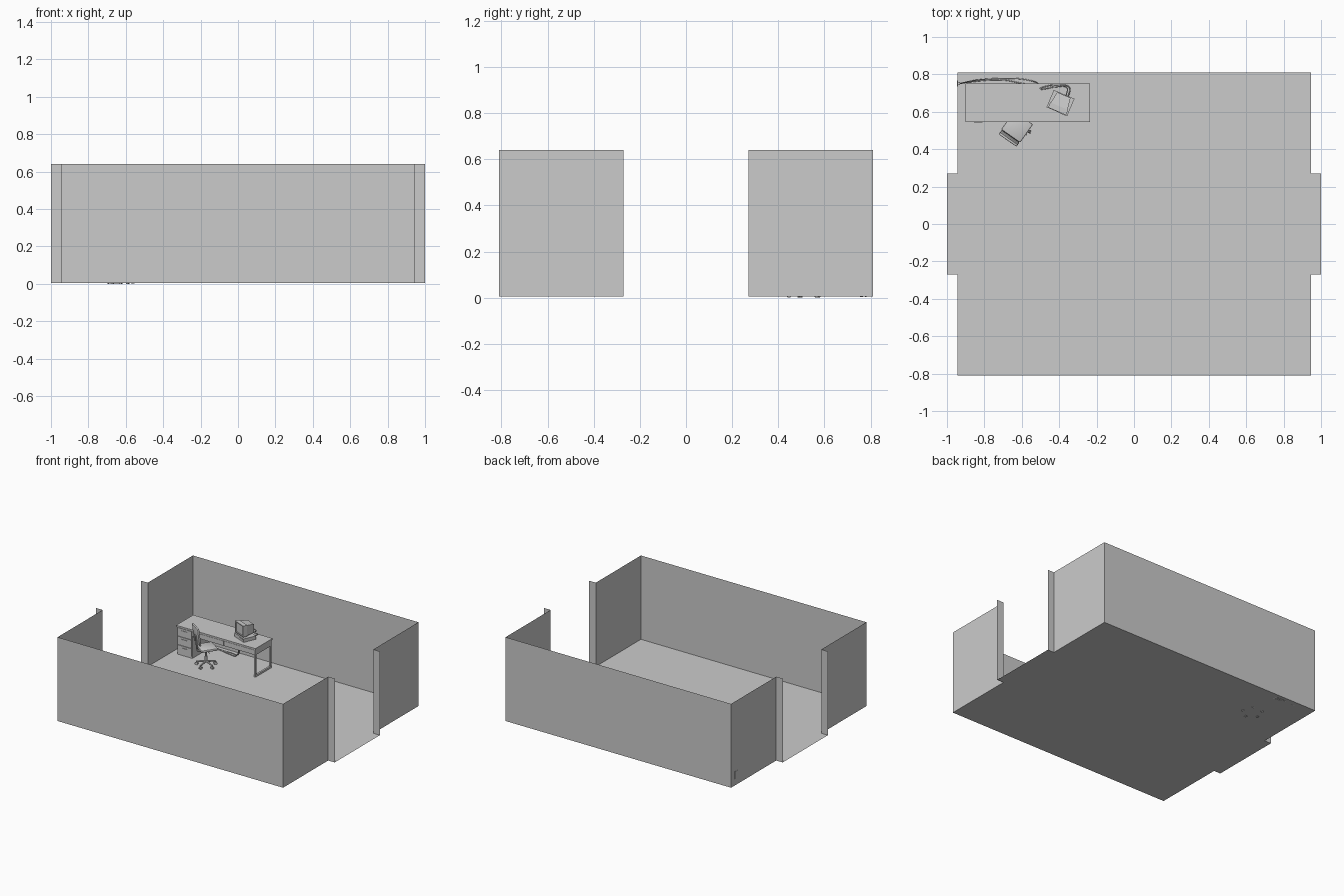
import bpy, bmesh, math
from mathutils import Matrix, Vector

if "Cube" in bpy.data.objects:
    bpy.data.objects.remove(bpy.data.objects["Cube"])

F = 0.005  # floor level; the chair casters reach slightly through it
I = Matrix.Identity(4)


def finish(name, bm, M=I, smooth=False):
    me = bpy.data.meshes.new(name)
    bm.transform(M)
    bm.to_mesh(me)
    bm.free()
    ob = bpy.data.objects.new(name, me)
    bpy.context.collection.objects.link(ob)
    if smooth:
        bpy.context.view_layer.objects.active = ob
        ob.select_set(True)
        bpy.ops.object.shade_smooth_by_angle()
        ob.select_set(False)
    return ob


def box(name, lo, hi, M=I, bevel=0):
    bm = bmesh.new()
    bmesh.ops.create_cube(bm, size=1)
    lo, hi = Vector(lo), Vector(hi)
    for v in bm.verts:
        v.co = Vector([lo[i] + (v.co[i] + 0.5) * (hi[i] - lo[i]) for i in range(3)])
    if bevel:
        bmesh.ops.bevel(bm, geom=bm.edges[:], offset=bevel, segments=2, affect='EDGES', profile=0.5)
    return finish(name, bm, M, bool(bevel))


def cyl(name, a, b, r1, r2=None, M=I, n=12):
    a, b = Vector(a), Vector(b)
    bm = bmesh.new()
    bmesh.ops.create_cone(bm, cap_ends=True, segments=n, radius1=r1,
                          radius2=r1 if r2 is None else r2, depth=(b - a).length)
    R = Vector((0, 0, 1)).rotation_difference(b - a).to_matrix().to_4x4()
    bm.transform(Matrix.Translation((a + b) / 2) @ R)
    return finish(name, bm, M, True)


def tube(name, pts, r):
    cu = bpy.data.curves.new(name, 'CURVE')
    cu.dimensions = '3D'
    cu.bevel_depth, cu.bevel_resolution, cu.resolution_u = r, 1, 6
    sp = cu.splines.new('BEZIER')
    sp.bezier_points.add(len(pts) - 1)
    for bp, p in zip(sp.bezier_points, pts):
        bp.co = p
        bp.handle_left_type = bp.handle_right_type = 'AUTO'
    ob = bpy.data.objects.new(name, cu)
    bpy.context.collection.objects.link(ob)


# Room: floor outline with a shallow doorway on each side
X, Y, XO, YD, H = 0.945, 0.81, 1.0, 0.27, 0.64
half = [(X, -Y), (X, -YD), (XO, -YD), (XO, YD), (X, YD), (X, Y)]
outline = half + [(-x, -y) for x, y in half]
bm = bmesh.new()
bm.faces.new([bm.verts.new((x, y, F)) for x, y in outline])
finish("floor", bm)

# Walls: single sheets following the outline, left open at the doorways
bm = bmesh.new()
for (x0, y0), (x1, y1) in zip(outline, outline[1:] + outline[:1]):
    if abs(x0) == XO and x0 == x1:
        continue
    bm.faces.new([bm.verts.new(p) for p in ((x0, y0, F), (x1, y1, F), (x1, y1, H), (x0, y0, H))])
bmesh.ops.remove_doubles(bm, verts=bm.verts[:], dist=1e-4)
finish("walls", bm)

# Desk
DL, DR, DF, DB, DT = -0.9, -0.235, 0.545, 0.75, 0.225
box("desk_top", (DL, DF, DT - 0.012), (DR, DB, DT))
box("desk_apron", (-0.77, DF + 0.006, 0.172), (DR - 0.004, DB - 0.006, DT - 0.012))
for i in range(2):
    x = -0.765 + i * 0.265
    box("desk_drawer_front", (x, DF + 0.003, 0.175), (x + 0.26, DF + 0.008, DT - 0.015))

# Drawer cabinet under the left end
box("cabinet", (DL + 0.006, DF + 0.008, F), (-0.77, DB - 0.006, DT - 0.012))
for i in range(3):
    z = 0.018 + i * 0.065
    box("cabinet_drawer", (DL + 0.01, DF + 0.003, z), (-0.774, DF + 0.01, z + 0.061))
    box("drawer_handle", (-0.855, DF - 0.001, z + 0.042), (-0.81, DF + 0.004, z + 0.047))

# Leg frame under the right end
t = 0.014
for y in (DF + 0.006, DB - 0.006 - t):
    box("desk_leg", (DR - 0.004 - t, y, F), (DR - 0.004, y + t, 0.174))
box("desk_foot_bar", (DR - 0.004 - t, DF + 0.006, F), (DR - 0.004, DB - 0.006, F + t))

# Office chair
C = Matrix.Translation((-0.628, 0.515, 0)) @ Matrix.Rotation(math.radians(-35), 4, 'Z')
box("seat", (-0.062, -0.055, 0.132), (0.062, 0.065, 0.15), C, 0.006)
B = C @ Matrix.Translation((0, -0.06, 0.18)) @ Matrix.Rotation(math.radians(7), 4, 'X')
box("backrest", (-0.058, -0.008, 0), (0.058, 0.006, 0.135), B, 0.005)
box("back_support", (-0.012, -0.013, -0.055), (0.012, -0.006, 0.07), B)
box("seat_plate", (-0.02, -0.068, 0.124), (0.02, 0.03, 0.132), C)
cyl("seat_lever", (0.02, 0, 0.126), (0.068, 0, 0.126), 0.0025, M=C, n=8)
cyl("chair_column", (0, 0, 0.03), (0, 0, 0.075), 0.011, M=C)
cyl("chair_piston", (0, 0, 0.07), (0, 0, 0.126), 0.006, M=C)
for i in range(5):
    R = C @ Matrix.Rotation(math.radians(72 * i + 90), 4, 'Z')
    cyl("base_arm", (0, 0, 0.04), (0.072, 0, 0.027), 0.008, 0.005, R, 8)
    cyl("caster_stem", (0.068, 0, 0.012), (0.068, 0, 0.028), 0.003, M=R, n=8)
    for s in (-1, 1):
        cyl("caster_wheel", (0.068, s * 0.002, 0.011), (0.068, s * 0.008, 0.011), 0.011, M=R)

# Desktop computer, turned on the desk
P = Matrix.Translation((-0.393, 0.647, DT)) @ Matrix.Rotation(math.radians(-23), 4, 'Z')
box("computer_case", (-0.06, -0.05, 0.002), (0.06, 0.05, 0.028), P)
box("disk_slot", (0.01, -0.052, 0.016), (0.05, -0.049, 0.022), P)
cyl("monitor_stand", (0, 0, 0.028), (0, 0, 0.036), 0.032, 0.022, P, 16)

# Monitor: recessed screen in front, tapered tube housing behind
bm = bmesh.new()
bmesh.ops.create_cube(bm, size=1)
for v in bm.verts:
    v.co = Vector((v.co.x * 0.104, -0.048 + (v.co.y + 0.5) * 0.03, 0.036 + (v.co.z + 0.5) * 0.086))
bm.faces.ensure_lookup_table()
front = min(bm.faces, key=lambda f: f.calc_center_median().y)
back = max(bm.faces, key=lambda f: f.calc_center_median().y)
bmesh.ops.inset_region(bm, faces=[front], thickness=0.01, depth=0)
bmesh.ops.inset_region(bm, faces=[front], thickness=0.002, depth=-0.005)
bmesh.ops.inset_region(bm, faces=[back], thickness=0.005, depth=0)
new = bmesh.ops.extrude_face_region(bm, geom=[back])['geom']
for v in new:
    if isinstance(v, bmesh.types.BMVert):
        v.co = Vector((v.co.x * 0.8, 0.046, 0.076 + (v.co.z - 0.079) * 0.82))
bmesh.ops.delete(bm, geom=[back], context='FACES_ONLY')
finish("monitor", bm, P)

# Wall outlet and plugs on the left wall
box("outlet_plate", (-X - 0.002, 0.735, 0.053), (-X + 0.004, 0.767, 0.11))
for z in (0.07, 0.093):
    box("plug", (-X + 0.004, 0.744, z - 0.007), (-X + 0.016, 0.758, z + 0.007))

# Cable grommet and the two cables running down behind the desk to the outlet
cyl("cable_grommet", (-0.505, 0.723, DT - 0.002), (-0.505, 0.723, DT + 0.004), 0.016, n=16)
back_pt = [P @ Vector((x, 0.048, z)) for x, z in ((0.025, 0.015), (0.012, 0.07))]
tube("power_cable", [back_pt[0], (-0.345, 0.73, DT + 0.01), (-0.4, 0.743, DT + 0.004),
                     (-0.47, 0.737, DT + 0.006), (-0.505, 0.725, DT), (-0.51, 0.74, 0.12),
                     (-0.53, 0.76, 0.02), (-0.6, 0.775, F + 0.003), (-0.72, 0.778, F + 0.003),
                     (-0.85, 0.768, 0.03), (-X + 0.014, 0.752, 0.093)], 0.003)
tube("monitor_cable", [back_pt[1], (-0.36, 0.73, DT + 0.03), (-0.42, 0.733, DT + 0.004),
                       (-0.48, 0.722, DT + 0.006), (-0.5, 0.72, DT), (-0.505, 0.73, 0.12),
                       (-0.53, 0.74, 0.02), (-0.6, 0.752, F + 0.003), (-0.7, 0.77, F + 0.003),
                       (-0.86, 0.762, 0.02), (-X + 0.014, 0.75, 0.07)], 0.003)
